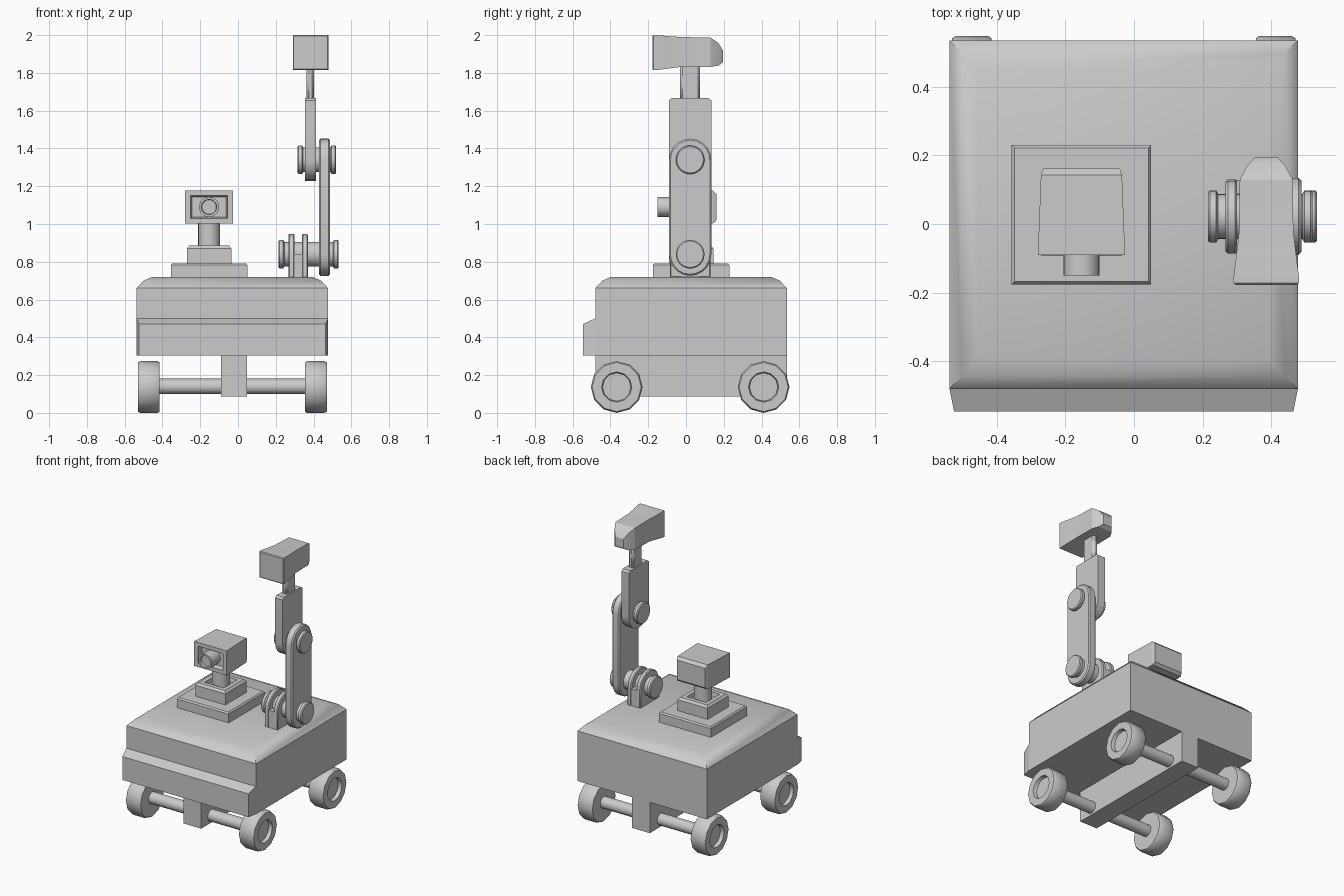
import bpy, bmesh, math
from mathutils import Vector

if "Cube" in bpy.data.objects:
    bpy.data.objects.remove(bpy.data.objects["Cube"])

CX, CY = -0.03, 0.027          # body centre
AX, AY = 0.385, 0.022          # arm centre
TX = -0.153                    # camera turret centre


def finish(name, bm, bevel=0, smooth=30):
    bmesh.ops.recalc_face_normals(bm, faces=bm.faces)
    me = bpy.data.meshes.new(name)
    bm.to_mesh(me)
    bm.free()
    ob = bpy.data.objects.new(name, me)
    bpy.context.collection.objects.link(ob)
    if bevel:
        m = ob.modifiers.new("bevel", "BEVEL")
        m.width, m.segments, m.limit_method = bevel, 1, "ANGLE"
    if smooth:
        bpy.ops.object.select_all(action="DESELECT")
        bpy.context.view_layer.objects.active = ob
        ob.select_set(True)
        bpy.ops.object.shade_smooth_by_angle(angle=math.radians(smooth))
    return ob


def loft(name, rings, **kw):
    """Skin a list of equal-length point rings and cap both ends."""
    bm = bmesh.new()
    vs = [[bm.verts.new(p) for p in r] for r in rings]
    n = len(vs[0])
    for a, b in zip(vs, vs[1:]):
        for i in range(n):
            j = (i + 1) % n
            bm.faces.new((a[i], a[j], b[j], b[i]))
    bm.faces.new(vs[0])
    bm.faces.new(vs[-1])
    return finish(name, bm, **kw)


def rect_z(x0, x1, y0, y1, z):
    return [(x0, y0, z), (x1, y0, z), (x1, y1, z), (x0, y1, z)]


def rect_y(cx, hw, z0, z1, y):
    return [(cx - hw, y, z0), (cx + hw, y, z0), (cx + hw, y, z1), (cx - hw, y, z1)]


def square(cx, cy, h, z):
    return rect_z(cx - h, cx + h, cy - h, cy + h, z)


def box(name, x0, x1, y0, y1, z0, z1, **kw):
    return loft(name, [rect_z(x0, x1, y0, y1, z) for z in (z0, z1)], **kw)


def lathe(name, profile, centre, n=24, axis="x", smooth=40):
    """Rings of (position along axis, radius) about an axis through centre."""
    rings = []
    for t, r in profile:
        ring = []
        for i in range(n):
            a = 2 * math.pi * i / n
            u, v = r * math.cos(a), r * math.sin(a)
            off = {"x": (t, u, v), "y": (u, t, v), "z": (u, v, t)}[axis]
            ring.append(Vector(centre) + Vector(off))
        rings.append(ring)
    return loft(name, rings, smooth=smooth)


def plate(name, x0, x1, outline, bevel=0):
    """Extrude a (y, z) outline along x."""
    return loft(name, [[(x, y, z) for y, z in outline] for x in (x0, x1)], bevel=bevel)


def arc(cz, r, a0, a1, n=10):
    return [(AY + r * math.cos(math.radians(a0 + (a1 - a0) * i / n)),
             cz + r * math.sin(math.radians(a0 + (a1 - a0) * i / n))) for i in range(n + 1)]


# Body with sloped top edges
loft("body", [square(CX, CY, h, z) for h, z in ((0.507, 0.305), (0.507, 0.66), (0.47, 0.70), (0.424, 0.72))],
     smooth=40)

# Front bumper
loft("bumper", [rect_y(CX, 0.507, 0.305, 0.50, -0.47), rect_y(CX, 0.507, 0.305, 0.50, -0.481),
                rect_y(CX, 0.494, 0.305, 0.47, -0.546)], smooth=0)

# Chassis spine
box("chassis_spine", -0.09, 0.048, -0.48, 0.534, 0.087, 0.31, smooth=0)

# Axles and wheels
for end, y in (("front", -0.367), ("rear", 0.411)):
    lathe(end + "_axle", [(-0.40, 0.041), (0.40, 0.041)], (CX, y, 0.14), 16)
    for side, s in (("left", -1), ("right", 1)):
        prof = [(0.385, 0.08), (0.385, 0.13), (0.395, 0.137), (0.488, 0.137), (0.5, 0.13),
                (0.5, 0.08), (0.475, 0.075)]
        lathe(f"{end}_{side}_wheel", [(s * t, r) for t, r in prof], (CX, y, 0.137), 12, smooth=35)

# Camera turret: stepped base, neck, head, lens
loft("turret_base", [square(TX, CY, h, z) for h, z in ((0.203, 0.715), (0.203, 0.782), (0.195, 0.792))], smooth=0)
loft("turret_step", [square(TX, CY, h, z) for h, z in
                     ((0.118, 0.785), (0.118, 0.87), (0.105, 0.885), (0.075, 0.885), (0.07, 0.86))], smooth=0)
lathe("turret_neck", [(0.85, 0.058), (1.01, 0.058)], (TX, CY, 0), 20, "z")
loft("camera_head", [rect_y(TX, hw, z0, z1, y) for hw, z0, z1, y in
                     ((0.09, 1.037, 1.143, -0.055), (0.098, 1.03, 1.15, -0.09), (0.127, 1.003, 1.177, -0.09),
                      (0.118, 1.003, 1.177, 0.143), (0.111, 1.02, 1.158, 0.162))], smooth=0)
lathe("camera_lens", [(-0.05, 0.053), (-0.15, 0.053), (-0.15, 0.041), (-0.135, 0.038)], (TX, 0, 1.09), 20, "y")

# Arm base bracket: two fork cheeks on a block
fork = [(AY - 0.108, 0.715)] + [(AY + 0.108, 0.715)] + arc(0.84, 0.108, 0, 180)
plate("bracket_left_cheek", 0.267, 0.30, fork, 0.006)
plate("bracket_right_cheek", 0.338, 0.37, fork, 0.006)
box("bracket_block", 0.295, 0.343, AY - 0.106, AY + 0.106, 0.715, 0.84, smooth=0)


# Joint pins with flanged ends
def pin(name, x0, x1, z):
    lathe(name, [(x0, 0.07), (x0 + 0.006, 0.076), (x0 + 0.024, 0.076), (x0 + 0.03, 0.066),
                 (x1 - 0.03, 0.066), (x1 - 0.024, 0.076), (x1 - 0.006, 0.076), (x1, 0.07)], (0, AY, z), 24)


pin("lower_pin", 0.215, 0.533, 0.84)
pin("upper_pin", 0.315, 0.52, 1.34)

# Arm links
plate("lower_arm", 0.43, 0.487, arc(0.838, 0.112, 180, 360) + arc(1.34, 0.112, 0, 180), 0.008)
plate("upper_arm", 0.354, 0.412, arc(1.34, 0.112, 180, 360) +
      [(AY + 0.112, 1.655), (AY + 0.097, 1.667), (AY - 0.097, 1.667), (AY - 0.112, 1.655)])

# Arm post and tool head
box("arm_post", 0.363, 0.403, AY - 0.053, AY + 0.053, 1.65, 1.85, bevel=0.012)
loft("arm_head", [rect_y(AX, hw, z0, z1, y) for hw, z0, z1, y in
                  ((0.09, 1.82, 1.995, -0.177), (0.095, 1.814, 2.0, -0.172), (0.095, 1.815, 2.0, -0.152),
                   (0.086, 1.825, 1.993, -0.08), (0.079, 1.832, 1.99, -0.02), (0.077, 1.832, 1.986, 0.13),
                   (0.055, 1.838, 1.96, 0.17), (0.033, 1.855, 1.92, 0.195))], smooth=25)
